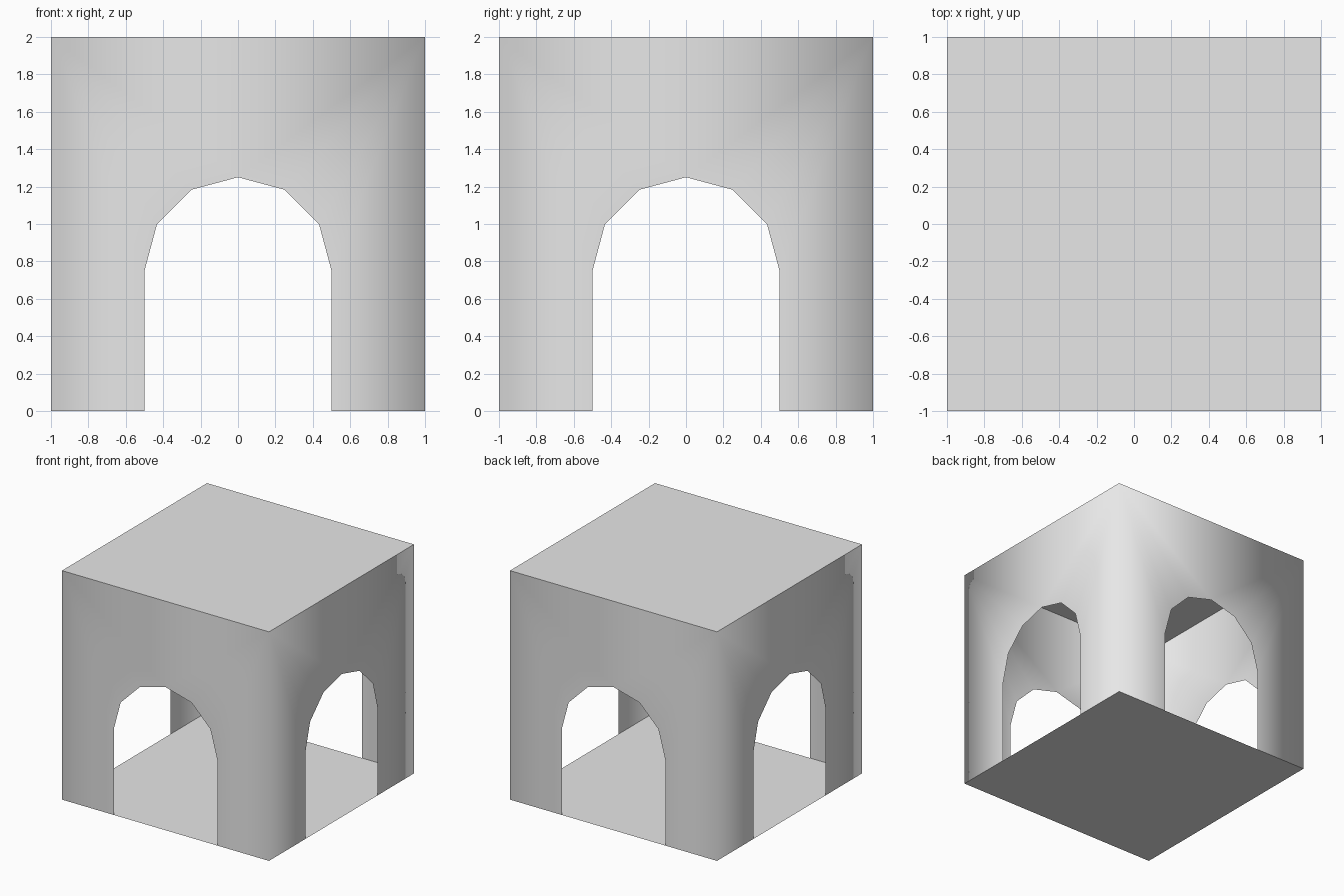
import bpy, bmesh, math
from mathutils import Matrix

if "Cube" in bpy.data.objects:
    bpy.data.objects.remove(bpy.data.objects["Cube"])

stone = bpy.data.materials.new("grey stone")
stone.diffuse_color = (0.8, 0.8, 0.8, 1)
stone.use_nodes = True
stone.node_tree.nodes["Principled BSDF"].inputs["Base Color"].default_value = stone.diffuse_color


def add_object(name, bm, smooth):
    mesh = bpy.data.meshes.new(name)
    for f in bm.faces:
        f.smooth = smooth
    bm.to_mesh(mesh)
    bm.free()
    mesh.materials.append(stone)
    obj = bpy.data.objects.new(name, mesh)
    bpy.context.collection.objects.link(obj)


# Four thin walls, each with an arched opening, shaded softly round the corners
SPRING, RADIUS = 0.75, 0.5
bm = bmesh.new()
for turn in range(4):
    rot = Matrix.Rotation(turn * math.pi / 2, 4, 'Z')
    for side in (-1, 1):
        def vert(x, z):
            return bm.verts.new(rot @ Matrix.Diagonal((side, 1, 1, 1)) @ Matrix.Translation((x, -1, z)).translation)

        def face(*pts):
            vs = [vert(*p) for p in pts]
            bm.faces.new(vs if side > 0 else vs[::-1])

        arc = [(RADIUS * math.cos(math.radians(a)), SPRING + RADIUS * math.sin(math.radians(a)))
               for a in (0, 30, 60, 90)]
        # pillar beside the opening
        face((RADIUS, 0), (1, 0), (1, SPRING), (RADIUS, SPRING))
        # spandrel fanning from the top corner to the arch
        face(arc[0], (1, SPRING), (1, 2))
        for p, q in zip(arc, arc[1:]):
            face(p, (1, 2), q)
        face(arc[-1], (1, 2), (0, 2))
bmesh.ops.remove_doubles(bm, verts=bm.verts, dist=1e-4)
add_object("arched_walls", bm, True)

# Flat floor and roof panels
for name, z, flip in (("floor", 0, True), ("roof", 2, False)):
    bm = bmesh.new()
    bmesh.ops.create_grid(bm, x_segments=1, y_segments=1, size=1,
                          matrix=Matrix.Translation((0, 0, z)))
    if flip:
        bmesh.ops.reverse_faces(bm, faces=bm.faces)
    add_object(name, bm, False)
